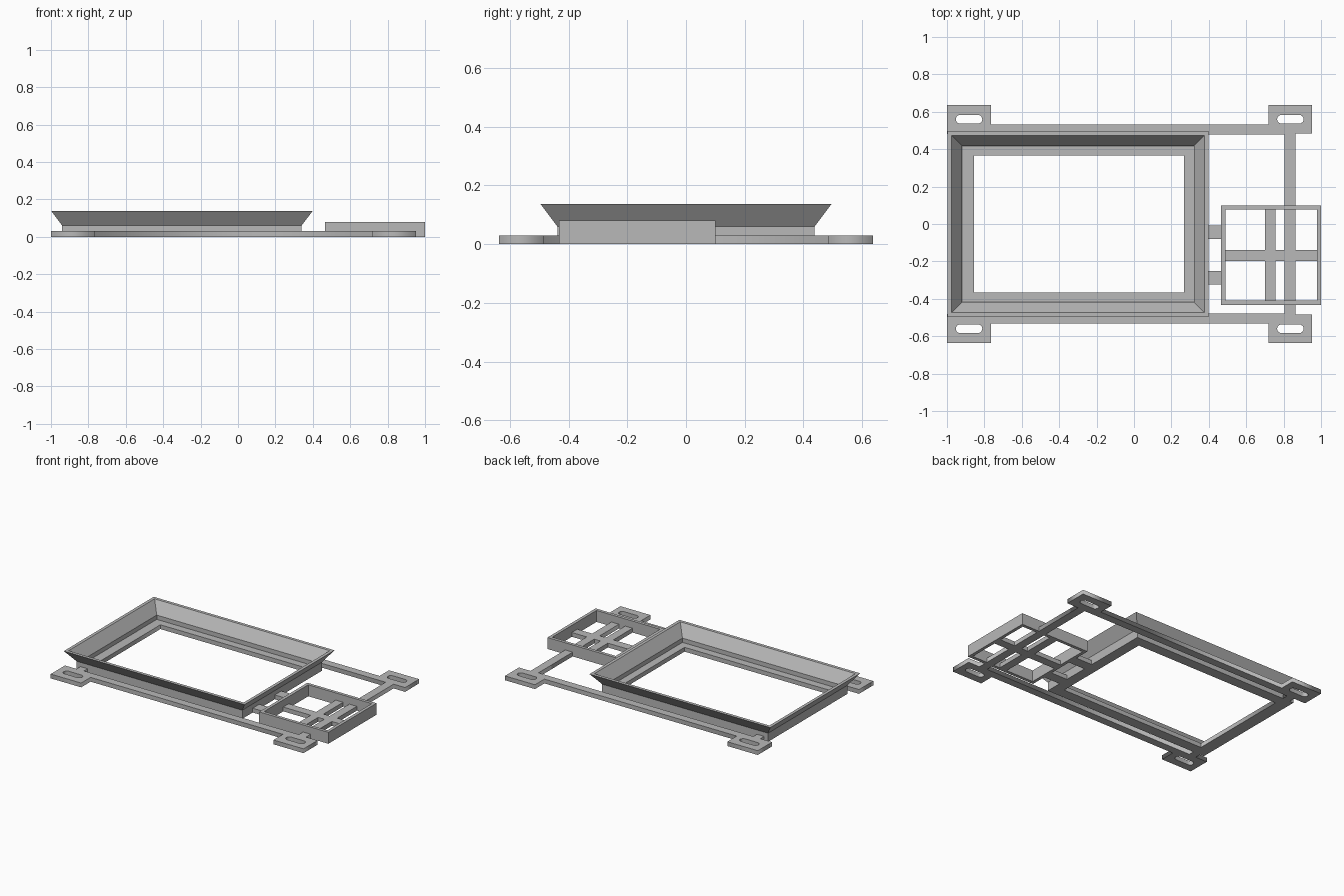
import bpy
import bmesh
import math

cube = bpy.data.objects.get("Cube")
if cube:
    bpy.data.objects.remove(cube, do_unlink=True)

GREY = (0.48, 0.48, 0.48, 1)
grey = bpy.data.materials.new("plain_grey")
grey.use_nodes = True
grey.diffuse_color = GREY
grey.node_tree.nodes["Principled BSDF"].inputs["Base Color"].default_value = GREY

THICK = 0.03  # thickness of the flat plate parts


def add_object(name, data):
    obj = bpy.data.objects.new(name, data)
    bpy.context.scene.collection.objects.link(obj)
    if not data.materials:
        data.materials.append(grey)
    return obj


def finish(name, bm):
    bmesh.ops.recalc_face_normals(bm, faces=bm.faces)
    mesh = bpy.data.meshes.new(name)
    bm.to_mesh(mesh)
    bm.free()
    return add_object(name, mesh)


def box(name, x0, x1, y0, y1, height):
    bm = bmesh.new()
    bmesh.ops.create_cube(bm, size=1)
    for v in bm.verts:
        v.co.x = x1 if v.co.x > 0 else x0
        v.co.y = y1 if v.co.y > 0 else y0
        v.co.z = height if v.co.z > 0 else 0
    return finish(name, bm)


def ring(name, cx, cy, hx, hy, profile):
    """Sweep a closed (outward offset, z) profile round a rectangle."""
    bm = bmesh.new()
    loops = []
    for off, z in profile:
        loops.append([bm.verts.new((cx + sx * (hx + off), cy + sy * (hy + off), z))
                      for sx, sy in ((-1, -1), (1, -1), (1, 1), (-1, 1))])
    for i, a in enumerate(loops):
        b = loops[(i + 1) % len(loops)]
        for k in range(4):
            n = (k + 1) % 4
            bm.faces.new((a[k], a[n], b[n], b[k]))
    return finish(name, bm)


def slot(cx, cy, half_len, r, steps=8):
    """Outline of a round-ended slot."""
    pts = []
    for side in (1, -1):
        for i in range(steps + 1):
            a = math.pi * (i / steps - 0.5)
            pts.append((cx + side * (half_len - r + r * math.cos(a)),
                        cy + side * r * math.sin(a)))
    return pts


def plate(name, outlines):
    """Flat plate from an outer outline and hole outlines."""
    curve = bpy.data.curves.new(name + "_outline", "CURVE")
    curve.dimensions = "2D"
    curve.fill_mode = "BOTH"
    curve.extrude = THICK / 2
    for pts in outlines:
        s = curve.splines.new("POLY")
        s.points.add(len(pts) - 1)
        for p, (x, y) in zip(s.points, pts):
            p.co = (x, y, 0, 1)
        s.use_cyclic_u = True
    temp = add_object(name + "_outline", curve)
    deps = bpy.context.evaluated_depsgraph_get()
    mesh = bpy.data.meshes.new_from_object(temp.evaluated_get(deps))
    bpy.data.objects.remove(temp, do_unlink=True)
    obj = add_object(name, mesh)
    obj.location.z = THICK / 2
    return obj


# Mounting plate: rails, cross rails and four slotted corner tabs
half = [(-0.91, 0.48), (-1, 0.48), (-1, 0.637), (-0.765, 0.637), (-0.765, 0.533),
        (0.72, 0.533), (0.72, 0.637), (0.952, 0.637), (0.952, 0.483), (0.863, 0.483)]
outline = half + [(x, -y) for x, y in reversed(half)]
opening = [(-0.855, -0.478), (0.805, -0.478), (0.805, 0.478), (-0.855, 0.478)]
slots = [slot(x, y, 0.071, 0.023) for x in (-0.882, 0.836) for y in (-0.56, 0.56)]
plate("mounting_plate", [outline, opening] + slots)

# Screen bezel: inner ledge, upright wall and flared rim
ring("screen_bezel", -0.3, 0, 0.64, 0.438,
     [(0, 0), (0, 0.06), (0.058, 0.137), (0.036, 0.137),
      (-0.02, 0.06), (-0.02, THICK), (-0.073, THICK), (-0.073, 0)])

# Side tray: open rectangular wall with a cross of bars
ring("side_tray_wall", 0.733, -0.166, 0.267, 0.266,
     [(0, 0), (0, 0.08), (-0.022, 0.08), (-0.022, 0)])
box("tray_long_bar", 0.70, 0.757, -0.41, 0.078, THICK)
box("tray_cross_bar", 0.487, 0.978, -0.198, -0.138, THICK)

# Links joining the bezel to the tray
for name, y in (("front_link", -0.287), ("back_link", -0.044)):
    box(name, 0.34, 0.487, y - 0.036, y + 0.036, THICK)
